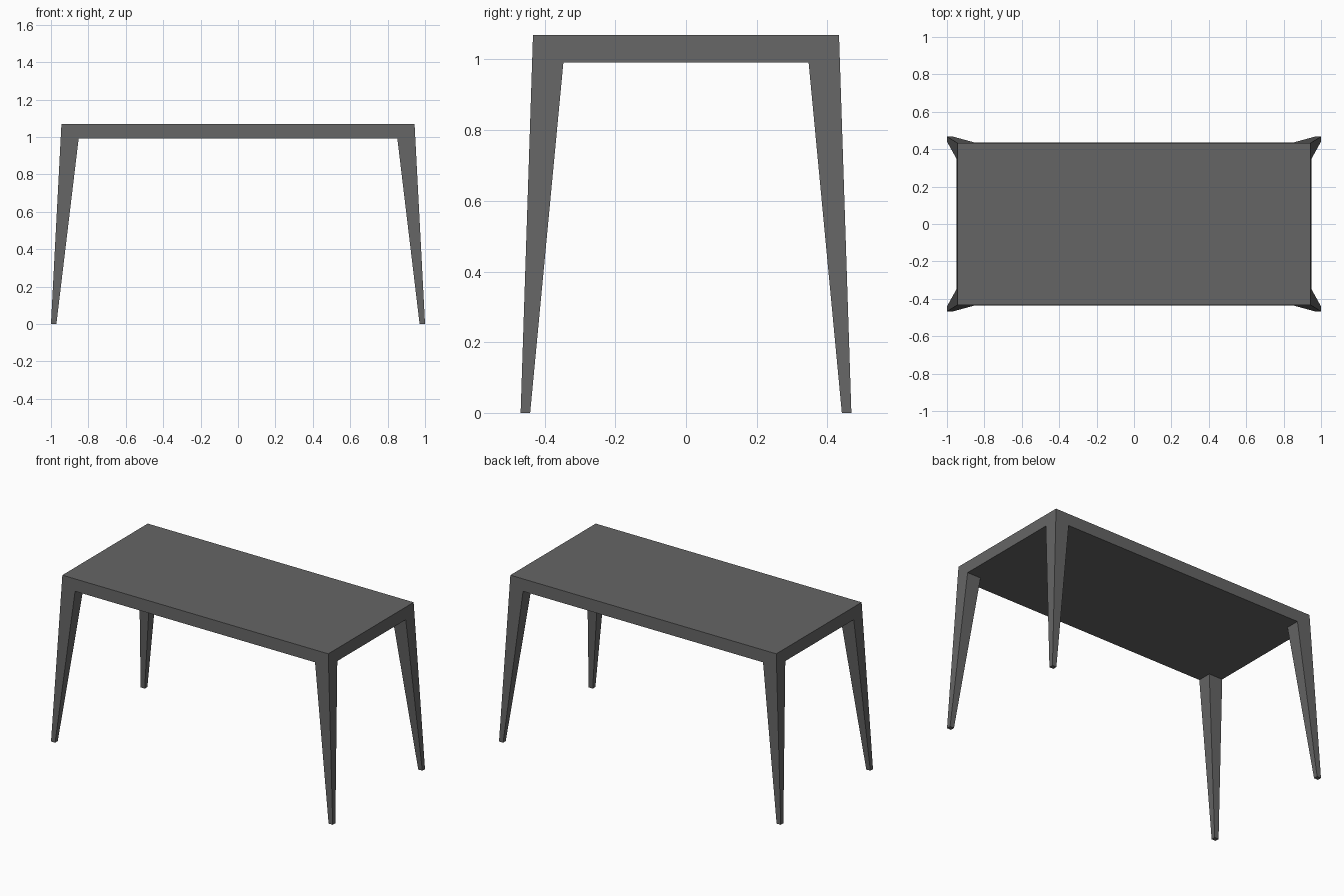
import bpy, bmesh

if "Cube" in bpy.data.objects:
    bpy.data.objects.remove(bpy.data.objects["Cube"])

HEIGHT, UNDERSIDE = 1.069, 0.991
TOP_X, TOP_Y = 0.944, 0.433          # half size of the top surface
FOOT_X, FOOT_Y = 1.0, 0.468          # outer corner of each foot
FOOT_IN_X, FOOT_IN_Y = 0.971, 0.441  # inner corner of each foot
LEG_IN_X, LEG_IN_Y = 0.852, 0.347    # inner corner of each leg at the underside

# Outer faces slope straight from top surface to foot
t = (HEIGHT - UNDERSIDE) / HEIGHT
UX = TOP_X + (FOOT_X - TOP_X) * t
UY = TOP_Y + (FOOT_Y - TOP_Y) * t

bm = bmesh.new()

# Underside: 3 x 3 panels, the corner panels become legs
xs, ys = (-UX, -LEG_IN_X, LEG_IN_X, UX), (-UY, -LEG_IN_Y, LEG_IN_Y, UY)
g = [[bm.verts.new((x, y, UNDERSIDE)) for y in ys] for x in xs]
corners = []
for i in range(3):
    for j in range(3):
        f = bm.faces.new((g[i][j], g[i][j + 1], g[i + 1][j + 1], g[i + 1][j]))
        if i != 1 and j != 1:
            corners.append(f)

# Tabletop: top face and four sloped edge faces
a, b, c, d = [bm.verts.new((sx * TOP_X, sy * TOP_Y, HEIGHT))
              for sx, sy in ((-1, -1), (1, -1), (1, 1), (-1, 1))]
bm.faces.new((a, b, c, d))
bm.faces.new([g[i][0] for i in range(4)] + [b, a])
bm.faces.new([g[3][j] for j in range(4)] + [c, b])
bm.faces.new([g[i][3] for i in (3, 2, 1, 0)] + [d, c])
bm.faces.new([g[0][j] for j in (3, 2, 1, 0)] + [a, d])

# Legs: extrude corner panels down to small splayed feet
for f in corners:
    foot = bmesh.ops.extrude_discrete_faces(bm, faces=[f])["faces"][0]
    for v in foot.verts:
        x = FOOT_X if abs(v.co.x) > LEG_IN_X + 0.01 else FOOT_IN_X
        y = FOOT_Y if abs(v.co.y) > LEG_IN_Y + 0.01 else FOOT_IN_Y
        v.co = (x if v.co.x > 0 else -x, y if v.co.y > 0 else -y, 0)

bmesh.ops.recalc_face_normals(bm, faces=bm.faces[:])
mesh = bpy.data.meshes.new("table")
bm.to_mesh(mesh)
bm.free()

# Dark grey finish
mat = bpy.data.materials.new("dark_grey")
mat.diffuse_color = (0.13, 0.13, 0.13, 1)
mat.use_nodes = True
mat.node_tree.nodes["Principled BSDF"].inputs["Base Color"].default_value = mat.diffuse_color
mesh.materials.append(mat)
bpy.context.collection.objects.link(bpy.data.objects.new("table", mesh))
